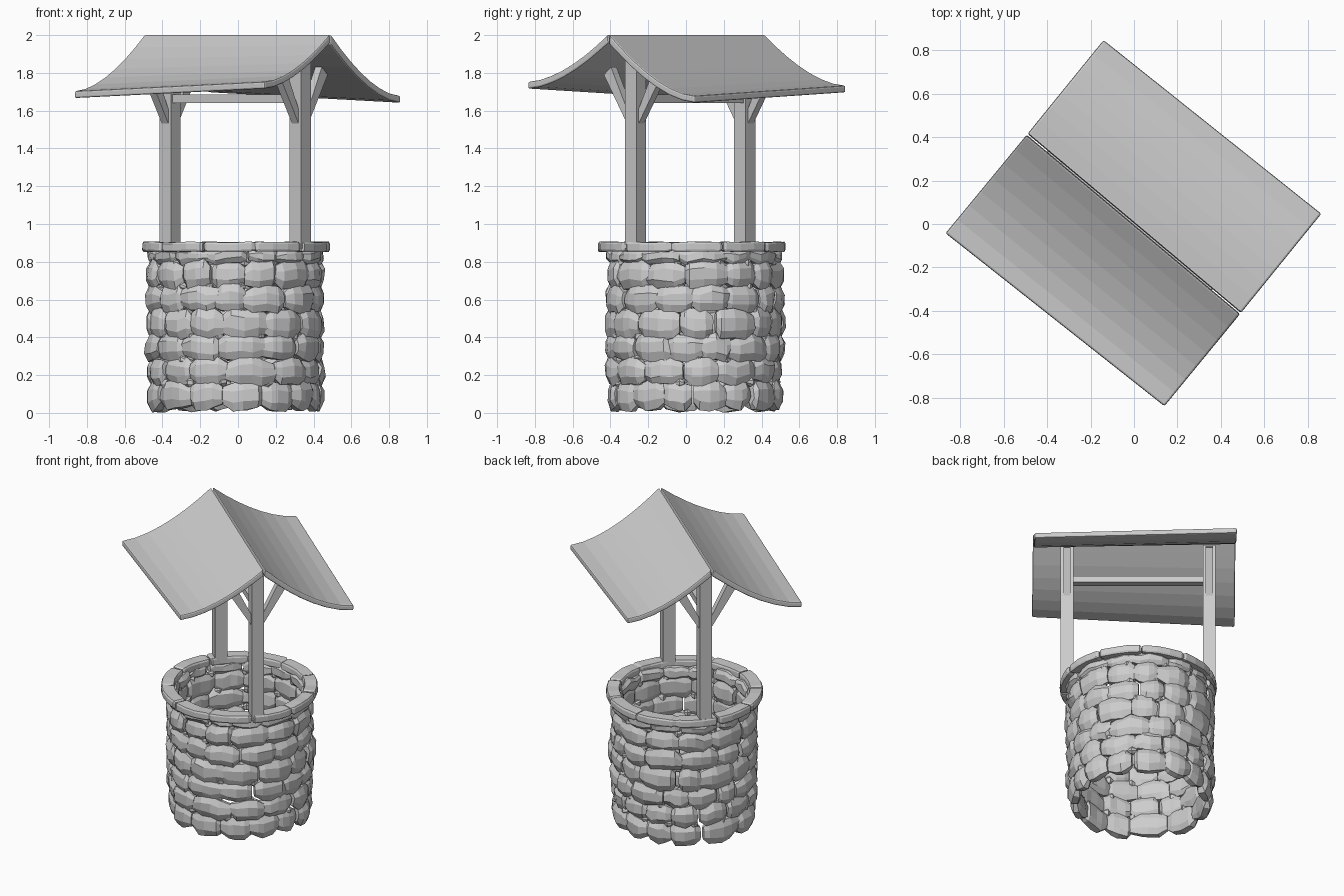
import bpy, bmesh, math, random
from mathutils import Matrix, Vector

if "Cube" in bpy.data.objects:
    bpy.data.objects.remove(bpy.data.objects["Cube"])

random.seed(4)
TURN = Matrix.Rotation(math.radians(-40), 4, 'Z')   # ridge direction
RIM = Vector((-0.01, 0.03, 0))                      # centre of the rim
SHAFT = Vector((-0.014, 0.046, 0))                  # centre of the stone shaft

grey = bpy.data.materials.new("plain grey")
grey.diffuse_color = (0.61, 0.61, 0.61, 1)
grey.use_nodes = True
grey.node_tree.nodes["Principled BSDF"].inputs["Base Color"].default_value = grey.diffuse_color


def finish(name, bm, turn=True, bevel=0):
    bmesh.ops.recalc_face_normals(bm, faces=bm.faces)
    if turn:
        bm.transform(TURN)
    me = bpy.data.meshes.new(name)
    bm.to_mesh(me)
    bm.free()
    me.materials.append(grey)
    ob = bpy.data.objects.new(name, me)
    bpy.context.collection.objects.link(ob)
    if bevel:
        m = ob.modifiers.new("edge", 'BEVEL')
        m.width = bevel
        m.segments = 2
        m.limit_method = 'ANGLE'
        m.angle_limit = math.radians(40)
    return ob


def loft(bm, rings):
    """Skin closed rings of points and cap both ends."""
    vs = [[bm.verts.new(p) for p in r] for r in rings]
    n = len(vs[0])
    for a, b in zip(vs, vs[1:]):
        for i in range(n):
            bm.faces.new((a[i], a[(i + 1) % n], b[(i + 1) % n], b[i]))
    bm.faces.new(vs[0])
    bm.faces.new(vs[-1][::-1])


def box(name, u0, u1, v0, v1, z0, z1):
    bm = bmesh.new()
    loft(bm, [[(u, v0, z0), (u, v1, z0), (u, v1, z1), (u, v0, z1)] for u in (u0, u1)])
    finish(name, bm)


# chamfered cross-sections in (radius, height)
CHUNK = [(1, .4), (1, -.4), (.45, -1), (-.6, -1), (-1, -.5), (-1, .5), (-.6, 1), (.45, 1)]
SLAB = [(1, .6), (1, -.6), (.88, -1), (-.88, -1), (-1, -.6), (-1, .6), (-.88, 1), (.88, 1)]


def stone(bm, centre, section, a0, a1, r, dr, z, dz, stations, jitter):
    """Sweep a section round the shaft; stations hold (position, depth, height) factors."""
    rings = []
    for f, kr, kz in stations:
        a = a0 + (a1 - a0) * (f + random.uniform(-jitter, jitter) * 2)
        up = random.uniform(-jitter, jitter) * .25
        ring = []
        for sr, sz in section:
            rr = r + dr * sr * kr + random.uniform(-jitter, jitter) * .12
            zz = z + dz * sz * kz + up + random.uniform(-jitter, jitter) * .15
            ring.append(centre + Vector((rr * math.cos(a), rr * math.sin(a), zz)))
        rings.append(ring)
    loft(bm, rings)


# stone wall: seven staggered courses, with pebbles filling the joints
ROUGH = [(-.02, .6, .62), (.2, .97, 1.0), (.5, 1.05, 1.08), (.8, .97, 1.0), (1.02, .6, .62)]
PEBBLE = [(-.5, .5, .5), (0, 1, 1), (.5, .5, .5)]
LEVELS = [.025, .16, .282, .403, .543, .667, .795, .865]
bm = bmesh.new()
pebbles = bmesh.new()
for row, (z0, z1) in enumerate(zip(LEVELS, LEVELS[1:])):
    count = 14
    weights = [random.uniform(.75, 1.3) for _ in range(count)]
    a = row * .5 * math.tau / count + random.uniform(-.05, .05)
    for w in weights:
        step = math.tau * w / sum(weights)
        out = random.uniform(-.008, .012) + .014 * math.sin(math.pi * (row + .3) / 7)
        stone(bm, SHAFT, CHUNK, a, a + step, .419 + out, .038, (z0 + z1) / 2,
              (z1 - z0) / 2 + .006, ROUGH, .04)
        if row:
            stone(pebbles, SHAFT, CHUNK, a - .06, a + .06, .425, .028, z0, .025, PEBBLE, .02)
        a += step
finish("stone_wall", bm, turn=False)
finish("joint_pebbles", pebbles, turn=False)

# flat rim stones on top of the wall
SMOOTH = [(.005, .82, .75), (.07, 1, 1), (.35, 1, 1), (.65, 1, 1), (.93, 1, 1), (.995, .82, .75)]
bm = bmesh.new()
for i in range(11):
    a = math.tau * i / 11 + .35
    stone(bm, RIM, SLAB, a, a + math.tau / 11, .454, .043, .879, .026, SMOOTH, .01)
finish("rim_stones", bm, turn=False)

# posts, cross beam and braces
for end, u in (("left", -.476), ("right", .424)):
    box(end + "_post", u - .04, u + .04, -.033, .047, .87, 1.9)
    for side, s in (("back", 1), ("front", -1)):
        bm = bmesh.new()
        outline = [(.036, 1.525), (.036, 1.60), (.15, 1.83), (.2, 1.79)]
        loft(bm, [[(u + d, .007 + s * v, z) for v, z in outline] for d in (-.023, .023)])
        finish(f"{end}_{side}_brace", bm)
box("cross_beam", -.44, .39, -.018, .032, 1.64, 1.685)

# two sagging roof panels, each slightly skewed: (ridge u, eave u, eave v, eave z) per end
PANELS = {
    "back": (1, [(-.642, -.651, .558, 1.73), (.64, .63, .59, 1.675)]),
    "front": (-1, [(-.642, -.637, .59, 1.70), (.64, .646, .552, 1.75)]),
}
N, THICK, SAG = 7, .037, 1.68
for side, (s, ends) in PANELS.items():
    rings = []
    for ur, ue, ve, ze in ends:
        top, low = [], []
        for i in range(N + 1):
            t = i / N
            drop = 2.0 - ze
            v, z = .006 + (ve - .006) * t, 2.003 - drop * (1 - (1 - t) ** SAG)
            slope = drop * SAG * (1 - t) ** (SAG - 1) / ve
            k = THICK / math.hypot(1, slope)
            u = ur + (ue - ur) * t
            top.append((u, s * v, z))
            if v - slope * k < .002:      # mitre at the ridge
                low.append((u, s * (.002 + .001 * i), z - THICK * math.hypot(1, slope)))
            else:
                low.append((u, s * (v - slope * k), z - k))
        rings.append(top + low[::-1])
    bm = bmesh.new()
    loft(bm, rings)
    finish(side + "_roof_panel", bm, bevel=.009)
